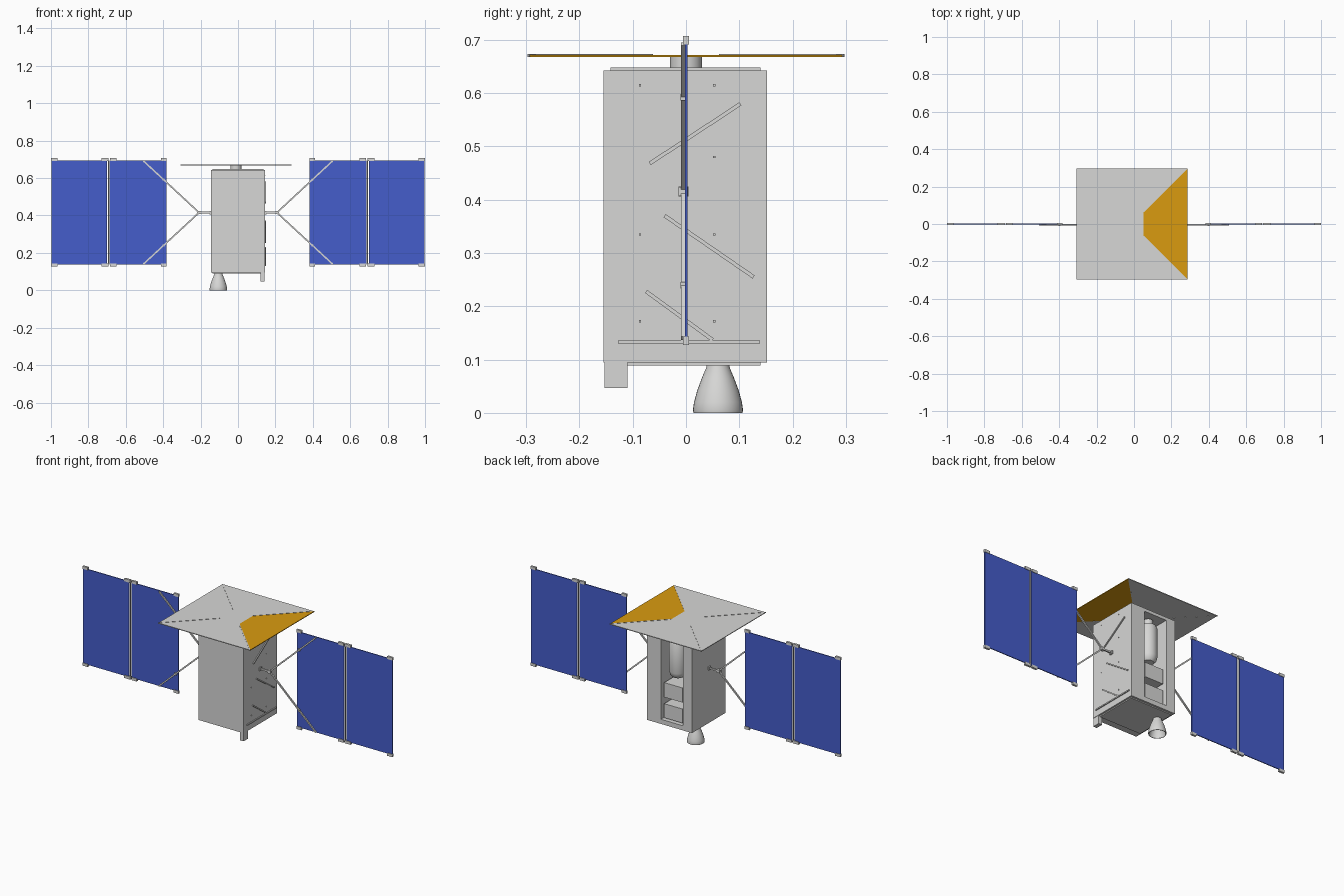
import bpy, bmesh, math
from mathutils import Vector, Matrix

if "Cube" in bpy.data.objects:
    bpy.data.objects.remove(bpy.data.objects["Cube"], do_unlink=True)


def material(name, rgb):
    m = bpy.data.materials.new(name)
    m.use_nodes = True
    m.diffuse_color = (*rgb, 1)
    m.node_tree.nodes["Principled BSDF"].inputs["Base Color"].default_value = (*rgb, 1)
    return m


GREY = material("light grey", (0.68, 0.68, 0.67))
BLUE = material("solar blue", (0.06, 0.11, 0.60))
GOLD = material("gold foil", (0.70, 0.33, 0.005))


def finish(name, bm, *mats):
    bmesh.ops.recalc_face_normals(bm, faces=bm.faces)
    me = bpy.data.meshes.new(name)
    bm.to_mesh(me)
    bm.free()
    for m in mats:
        me.materials.append(m)
    ob = bpy.data.objects.new(name, me)
    bpy.context.collection.objects.link(ob)
    return ob


def add_box(bm, lo, hi):
    lo, hi = Vector(lo), Vector(hi)
    mat = Matrix.Translation((lo + hi) / 2) @ Matrix.Diagonal((*(hi - lo), 1))
    return bmesh.ops.create_cube(bm, size=1, matrix=mat)


def box(name, lo, hi, mat=GREY):
    bm = bmesh.new()
    add_box(bm, lo, hi)
    return finish(name, bm, mat)


def beam(name, a, b, width, depth, mat=GREY):
    """Square bar between two points; depth is across the bar's own y axis."""
    a, b = Vector(a), Vector(b)
    d = b - a
    bm = bmesh.new()
    rot = d.to_track_quat("Z", "Y").to_matrix().to_4x4()
    bmesh.ops.create_cube(bm, size=1, matrix=Matrix.Translation((a + b) / 2) @ rot
                          @ Matrix.Diagonal((width, depth, d.length, 1)))
    return finish(name, bm, mat)


def lathe(name, profile, centre, steps=32):
    bm = bmesh.new()
    vs = [bm.verts.new((r, 0, z)) for r, z in profile]
    es = [bm.edges.new(p) for p in zip(vs, vs[1:])]
    bmesh.ops.spin(bm, geom=vs + es, cent=(0, 0, 0), axis=(0, 0, 1),
                   angle=math.tau, steps=steps)
    bmesh.ops.remove_doubles(bm, verts=bm.verts, dist=0.0005)
    ob = finish(name, bm, GREY)
    ob.location = centre
    bpy.ops.object.select_all(action="DESELECT")
    ob.select_set(True)
    bpy.context.view_layer.objects.active = ob
    bpy.ops.object.shade_smooth_by_angle(angle=math.radians(35))
    return ob


# Body: a box with an open equipment bay in the back wall
bm = bmesh.new()
add_box(bm, (-0.145, -0.155, 0.095), (0.145, 0.152, 0.643))
bm.faces.ensure_lookup_table()
back = max(bm.faces, key=lambda f: f.calc_center_median().y)
bmesh.ops.inset_individual(bm, faces=[back], thickness=0.03)
mid = back.calc_center_median()
for v in back.verts:
    v.co.x = 0.056 if v.co.x > mid.x else -0.088
    v.co.z = 0.625 if v.co.z > mid.z else 0.122
bay = bmesh.ops.extrude_discrete_faces(bm, faces=[back])["faces"][0]
for v in bay.verts:
    v.co.y = -0.04
finish("body", bm, GREY)
box("top_plate", (-0.135, -0.142, 0.642), (0.135, 0.14, 0.648))
box("bottom_plate", (-0.135, -0.112, 0.089), (0.135, 0.14, 0.096))
box("foot_block", (0.12, -0.153, 0.047), (0.143, -0.11, 0.096))

# Equipment inside the bay
lathe("tank", [(0, 0.37), (0.03, 0.372), (0.042, 0.385), (0.047, 0.405), (0.047, 0.57),
               (0.04, 0.585), (0.025, 0.59), (0.025, 0.618), (0, 0.618)], (-0.015, 0.095, 0))
box("upper_unit", (-0.075, 0.03, 0.25), (0.043, 0.14, 0.335))
box("lower_unit", (-0.075, 0.03, 0.13), (0.043, 0.14, 0.212))

# Hollow engine bell
lathe("engine_bell", [(0, 0.095), (0.02, 0.095), (0.022, 0.085), (0.03, 0.066), (0.039, 0.042),
                      (0.045, 0.02), (0.047, 0.006), (0.046, 0), (0.043, 0), (0.041, 0.02),
                      (0.03, 0.055), (0.015, 0.08), (0, 0.082)], (-0.105, 0.06, 0))

# Rails and bolts on the left wall
RAILS = [(-0.068, 0.468, 0.102, 0.58), (-0.04, 0.37, 0.127, 0.255),
         (-0.075, 0.228, 0.05, 0.137), (-0.127, 0.133, 0.138, 0.133)]
for i, (y0, z0, y1, z1) in enumerate(RAILS):
    a, b = Vector((0.147, y0, z0)), Vector((0.147, y1, z1))
    beam(f"wall_rail_{i + 1}", a, b, 0.007, 0.007)
bm = bmesh.new()
for y, z in [(-0.086, 0.615), (0.053, 0.615), (0.053, 0.48), (-0.086, 0.335),
             (0.053, 0.335), (-0.086, 0.172), (0.053, 0.172)]:
    add_box(bm, (0.144, y - 0.002, z - 0.002), (0.148, y + 0.002, z + 0.002))
finish("wall_bolts", bm, GREY)

# Solar wings on forked booms, one each side
for side, s in (("left", 1), ("right", -1)):
    def mbox(name, x0, x1, y0, y1, z0, z1, mat=GREY):
        box(f"{side}_{name}", (min(s * x0, s * x1), y0, z0), (max(s * x0, s * x1), y1, z1), mat)

    mbox("inner_panel", 0.383, 0.686, -0.002, 0.003, 0.138, 0.695, BLUE)
    mbox("outer_panel", 0.701, 0.998, -0.002, 0.003, 0.138, 0.695, BLUE)
    mbox("hinge_rod", 0.691, 0.696, -0.002, 0.003, 0.138, 0.697)
    for i, (x0, x1) in enumerate([(0.381, 0.412), (0.65, 0.684), (0.692, 0.73), (0.966, 1)]):
        mbox(f"upper_clip_{i + 1}", x0, x1, -0.006, 0.006, 0.691, 0.707)
        mbox(f"lower_clip_{i + 1}", x0, x1, -0.006, 0.006, 0.127, 0.143)
    mbox("boom_shaft", 0.14, 0.21, -0.009, 0, 0.411, 0.420)
    mbox("boom_base", 0.143, 0.152, -0.014, 0.005, 0.406, 0.425)
    mbox("boom_hub", 0.198, 0.218, -0.014, 0.004, 0.407, 0.424)
    for end, z in (("upper", 0.692), ("lower", 0.140)):
        hub, tip = Vector((s * 0.208, -0.005, 0.4155)), Vector((s * 0.506, -0.005, z))
        beam(f"{side}_{end}_boom", hub, tip, 0.008, 0.008)
        c = hub.lerp(tip, 0.64)
        mbox(f"{end}_boom_joint", abs(c.x) - 0.006, abs(c.x) + 0.006,
             -0.01, -0.001, c.z - 0.006, c.z + 0.006)

# Square sail: four trapezoids round a centre square, one of them gold
bm = bmesh.new()
cx, half, hole = -0.011, 0.296, 0.063
corners = [(1, -1), (1, 1), (-1, 1), (-1, -1)]
outer = [bm.verts.new((cx + half * x, half * y, 0.670)) for x, y in corners]
inner = [bm.verts.new((cx + hole * x, hole * y, 0.670)) for x, y in corners]
bm.faces.new(inner)
for i in range(4):
    j = (i + 1) % 4
    f = bm.faces.new((outer[i], outer[j], inner[j], inner[i]))
    f.material_index = 1 if i == 0 else 0
sail = finish("sail", bm, GREY, GOLD)
solid = sail.modifiers.new("thickness", "SOLIDIFY")
solid.thickness = 0.004
solid.offset = 0
for i, (x, y) in enumerate(corners):
    beam(f"sail_boom_{i + 1}", (cx + hole * x, hole * y, 0.6705),
         (cx + half * x, half * y, 0.6705), 0.004, 0.006)
lathe("sail_mast", [(0, 0.64), (0.03, 0.64), (0.03, 0.669), (0, 0.669)], (cx, 0, 0))
